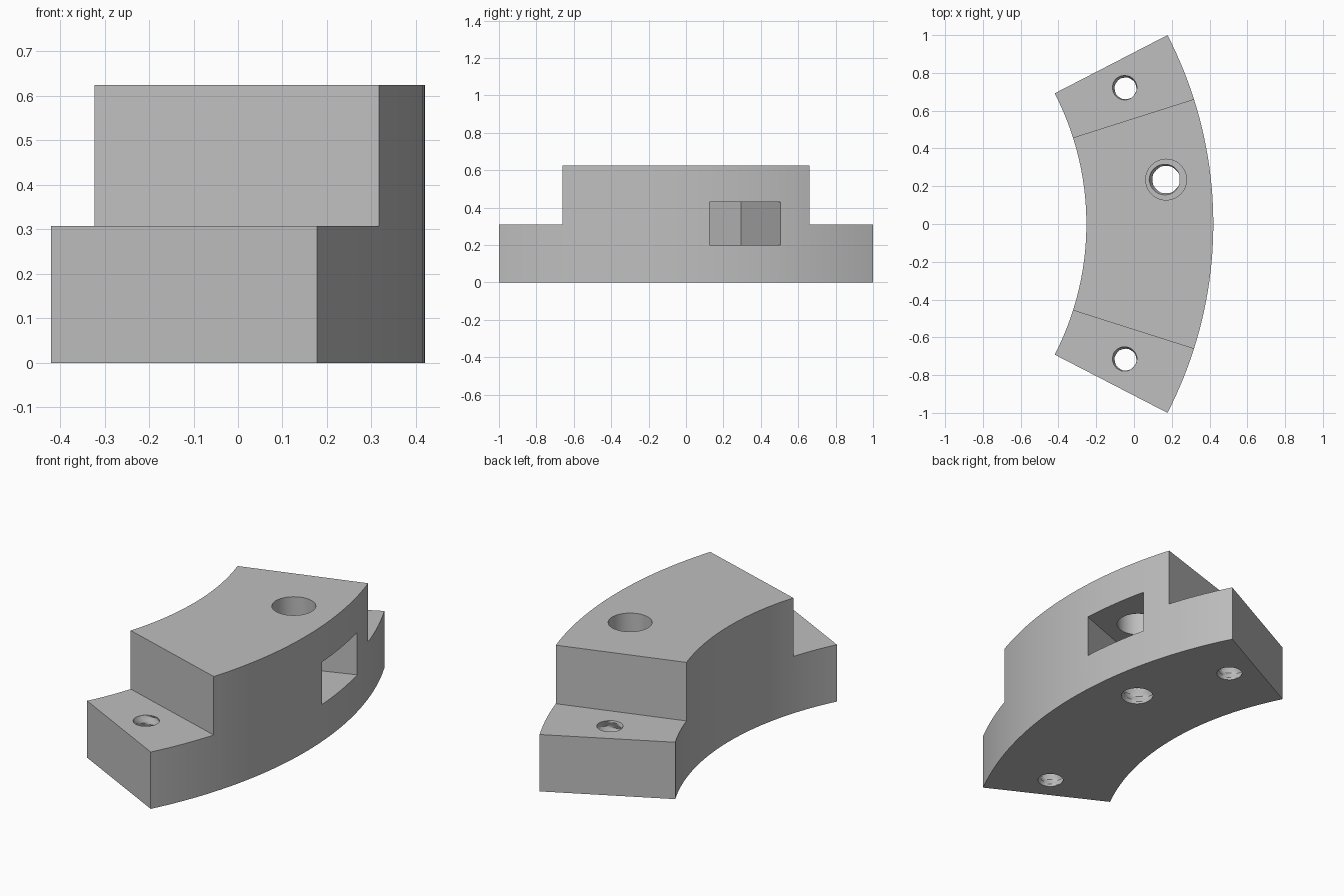
import bpy
import bmesh
from math import sin, cos, pi, radians
from mathutils import Matrix

if "Cube" in bpy.data.objects:
    bpy.data.objects.remove(bpy.data.objects["Cube"], do_unlink=True)

CENTRE_X = -1.76           # centre of the arcs
R_IN, R_OUT = 1.508, 2.18
HALF_ANGLE, STEP_ANGLE = 27.3, 17.65
TAB_Z, TOP_Z = 0.308, 0.625

grey = bpy.data.materials.new("grey")
grey.use_nodes = True
grey.diffuse_color = (0.52, 0.52, 0.52, 1)
grey.node_tree.nodes["Principled BSDF"].inputs["Base Color"].default_value = grey.diffuse_color


def make_object(name, bm):
    bmesh.ops.recalc_face_normals(bm, faces=bm.faces)
    mesh = bpy.data.meshes.new(name)
    bm.to_mesh(mesh)
    bm.free()
    mesh.materials.append(grey)
    obj = bpy.data.objects.new(name, mesh)
    bpy.context.collection.objects.link(obj)
    return obj


def stack(name, rings):
    """Closed solid through rings of points, capped at both ends."""
    bm = bmesh.new()
    loops = [[bm.verts.new(p) for p in ring] for ring in rings]
    n = len(loops[0])
    for a, b in zip(loops, loops[1:]):
        for i in range(n):
            j = (i + 1) % n
            bm.faces.new((a[i], a[j], b[j], b[i]))
    bm.faces.new(loops[0])
    bm.faces.new(loops[-1])
    return make_object(name, bm)


def sector(name, a0, a1, r0, r1, z0, z1, steps):
    """Upright ring segment between two angles and two radii."""
    angles = [radians(a0 + (a1 - a0) * i / steps) for i in range(steps + 1)]
    outline = [(r1, a) for a in angles] + [(r0, a) for a in reversed(angles)]
    return stack(name, [[(CENTRE_X + r * cos(a), r * sin(a), z) for r, a in outline]
                        for z in (z0, z1)])


def round_hole(name, x, y, r, z0, z1, sides=48):
    turn = [2 * pi * i / sides for i in range(sides)]
    return stack(name, [[(x + r * cos(t), y + r * sin(t), z) for t in turn]
                        for z in (z0, z1)])


def threaded_hole(name, x, y, r_min, r_max, z0, z1, pitch, sides=32):
    """Screw hole whose radius follows a helical ridge."""
    rows = round((z1 - z0) / pitch * 8)
    rings = []
    for k in range(rows + 1):
        z = z0 + (z1 - z0) * k / rows
        ring = []
        for i in range(sides):
            phase = (z / pitch - i / sides) % 1
            r = r_min + (r_max - r_min) * abs(2 * phase - 1)
            t = 2 * pi * i / sides
            ring.append((x + r * cos(t), y + r * sin(t), z))
        rings.append(ring)
    return stack(name, rings)


def box(name, x, y, angle, u0, u1, half_width, z0, z1):
    """Upright box turned about a point, from u0 to u1 along its own axis."""
    bm = bmesh.new()
    bmesh.ops.create_cube(bm, size=1)
    place = (Matrix.Translation((x, y, (z0 + z1) / 2))
             @ Matrix.Rotation(radians(angle), 4, "Z")
             @ Matrix.Translation(((u0 + u1) / 2, 0, 0))
             @ Matrix.Diagonal((u1 - u0, 2 * half_width, z1 - z0, 1)))
    bm.transform(place)
    return make_object(name, bm)


# Curved block
body = sector("curved_block", -HALF_ANGLE, HALF_ANGLE, R_IN, R_OUT, 0, TOP_Z, 40)
cutters = []

# Lowered tabs with screw holes at both ends
for side, label in ((1, "back"), (-1, "front")):
    cutters.append(sector(label + "_step_cutter", side * STEP_ANGLE, side * 35,
                          1.2, 2.5, TAB_Z, 0.8, 2))
    cutters.append(threaded_hole(label + "_screw_cutter", -0.045, side * 0.718,
                                 0.057, 0.072, -0.05, 0.36, 0.07))

# Slanted nut slot in the outer wall, with the bolt hole through it
HOLE = (0.17, 0.235)
cutters.append(box("slot_cutter", *HOLE, 20.2, -0.342, 0.5, 0.188, 0.2, 0.43))
cutters.append(round_hole("bolt_hole_cutter", *HOLE, 0.108, 0.32, 0.7))
cutters.append(threaded_hole("bolt_thread_cutter", *HOLE, 0.072, 0.09, -0.05, 0.3, 0.08))

# Cut everything out of the block
bpy.context.view_layer.objects.active = body
for cutter in cutters:
    cutter.hide_render = True
    mod = body.modifiers.new(cutter.name, "BOOLEAN")
    mod.operation = "DIFFERENCE"
    mod.solver = "EXACT"
    mod.object = cutter
    bpy.ops.object.modifier_apply(modifier=mod.name)
    bpy.data.objects.remove(cutter, do_unlink=True)

# Smooth arcs and holes, sharp corners
bpy.ops.object.select_all(action="DESELECT")
body.select_set(True)
bpy.ops.object.shade_smooth_by_angle(angle=radians(25))
